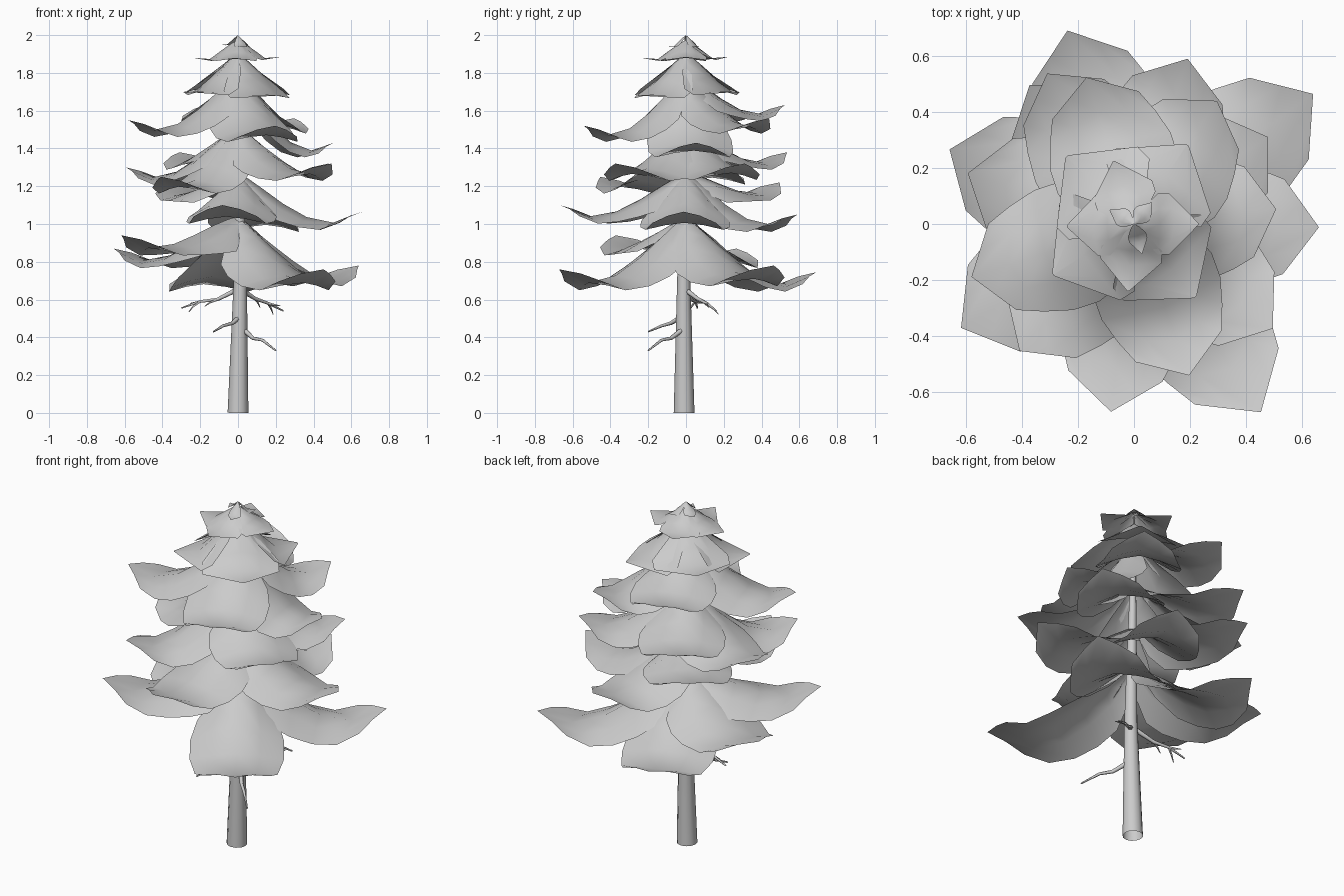
import bpy, bmesh
from math import cos, sin, pi, radians
from mathutils import Vector

if "Cube" in bpy.data.objects:
    bpy.data.objects.remove(bpy.data.objects["Cube"])


def finish(name, bm):
    bmesh.ops.recalc_face_normals(bm, faces=bm.faces)
    me = bpy.data.meshes.new(name)
    bm.to_mesh(me)
    bm.free()
    for p in me.polygons:
        p.use_smooth = True
    ob = bpy.data.objects.new(name, me)
    bpy.context.collection.objects.link(ob)
    return ob


def tube(bm, pts, radii, sides):
    """Tapered open tube through a few points."""
    pts = [Vector(p) for p in pts]
    rings = []
    for i, (p, r) in enumerate(zip(pts, radii)):
        d = (pts[min(i + 1, len(pts) - 1)] - pts[max(i - 1, 0)]).normalized()
        ref = Vector((1, 0, 0)) if abs(d.z) > 0.9 else Vector((0, 0, 1))
        a = d.cross(ref).normalized()
        b = d.cross(a)
        rings.append([bm.verts.new(p + r * (cos(t) * a + sin(t) * b))
                      for t in (2 * pi * k / sides for k in range(sides))])
    for q, s in zip(rings, rings[1:]):
        for k in range(sides):
            j = (k + 1) % sides
            bm.faces.new((q[k], q[j], s[j], s[k]))


# Rows of a bough: distance, half width, share of fall, share of dip, edge droop
BROAD = [(0.0, 0.06, 1.0, 0.0, 1.0), (0.08, 0.5, 0.86, 0.0, 0.9),
         (0.2, 0.86, 0.62, 0.1, 0.65), (0.36, 1.0, 0.34, 0.4, 0.4),
         (0.55, 1.0, 0.12, 0.8, 0.23), (0.77, 0.88, 0.02, 0.95, 0.18),
         (1.0, 0.72, 0.0, 0.0, 0.35)]
# Pointed sheets near the top
POINTED = [(0.0, 0.06, 1.0, 0.0, 1.0), (0.15, 0.5, 0.8, 0.0, 0.6),
           (0.4, 0.95, 0.42, 0.3, 0.3), (0.62, 0.95, 0.16, 0.9, 0.1),
           (1.0, 0.03, 0.0, 0.0, 0.0)]


def bough(bm, rows, az, reach, tip_z, root_z, width):
    """Arched sheet that wraps the trunk, falls and curls up to its tip."""
    a = radians(az)
    out, side = Vector((cos(a), sin(a), 0)), Vector((-sin(a), cos(a), 0))
    grid = []
    for s, w, fall, dip, droop in rows:
        row = []
        for u in (-1, -0.5, 0, 0.5, 1):
            pull = 0.19 * abs(u) * s if w > 0.1 else 0
            along = reach * s * (1 - pull)
            z = tip_z + (root_z - tip_z) * fall - 0.1 * reach * dip
            z -= droop * width * w * (0.6 * u * u + 0.4 * abs(u))
            row.append(bm.verts.new(out * along + side * (u * w * width) + Vector((0, 0, z))))
        grid.append(row)
    for p, q in zip(grid, grid[1:]):
        for k in range(4):
            bm.faces.new((p[k], p[k + 1], q[k + 1], q[k]))


# Trunk
bm = bmesh.new()
tube(bm, [(0, -.01, 0), (.012, -.012, .7), (.005, -.005, 1.4), (0, 0, 1.95)],
     [.055, .035, .02, .004], 12)
finish("trunk", bm)

# Dead branches with forked twigs
branches = [
    ([(-.01, 0, .65), (-.11, .03, .6), (-.2, .05, .59), (-.3, .06, .555)], True),
    ([(.02, 0, .65), (.09, .06, .605), (.16, .11, .58), (.24, .16, .54)], True),
    ([(.01, -.02, .51), (-.03, -.08, .475), (-.08, -.13, .46), (-.13, -.2, .43)], False),
    ([(.03, -.02, .44), (.08, -.08, .395), (.13, -.13, .385), (.2, -.2, .33)], False)]
bm = bmesh.new()
for pts, forked in branches:
    tube(bm, pts, [.014, .010, .008, .004], 6)
    if forked:
        for i, turn, lift in ((1, .6, -.03), (2, -.6, .01), (2, .7, -.035)):
            p = Vector(pts[i])
            d = (Vector(pts[i + 1]) - p).normalized()
            d = d + turn * Vector((-d.y, d.x, 0))
            mid = p + d * .035 + Vector((0, 0, lift * .4))
            tube(bm, [p, mid, p + d * .06 + Vector((0, 0, lift))], [.007, .005, .002], 5)
finish("dead_branches", bm)

# Tiers: name, rows, root height, half width, boughs as (azimuth, reach, tip height)
tiers = [
    ("lowest_boughs", BROAD, 1.04, .25, [(36, .79, .78), (109, .73, .745), (158, .71, .87),
                                         (211, .72, .94), (304, .81, .76)]),
    ("lower_boughs", BROAD, 1.27, .235, [(359, .66, 1.065), (72, .62, 1.05), (127, .62, 1.22),
                                         (263, .675, 1.10)]),
    ("middle_boughs", BROAD, 1.52, .23, [(33, .57, 1.32), (120, .62, 1.38), (163, .62, 1.30),
                                         (228, .61, 1.25), (323, .62, 1.32)]),
    ("upper_boughs", BROAD, 1.79, .225, [(6, .51, 1.43), (56, .53, 1.56), (108, .55, 1.63),
                                         (198, .61, 1.55), (290, .575, 1.52)]),
    ("high_boughs", POINTED, 1.91, .215, [(56, .34, 1.70), (135, .34, 1.72), (212, .34, 1.70),
                                          (310, .34, 1.68)]),
    ("top_boughs", POINTED, 1.975, .115, [(0, .23, 1.885), (108, .235, 1.885),
                                          (182, .24, 1.88), (265, .24, 1.88)]),
    ("crown_tip", POINTED, 2.0, .035, [(50, .10, 1.94), (150, .10, 1.95), (285, .11, 1.94)]),
]
for name, rows, root_z, width, items in tiers:
    bm = bmesh.new()
    for az, reach, tip_z in items:
        bough(bm, rows, az, reach, tip_z, root_z, width)
    finish(name, bm)
